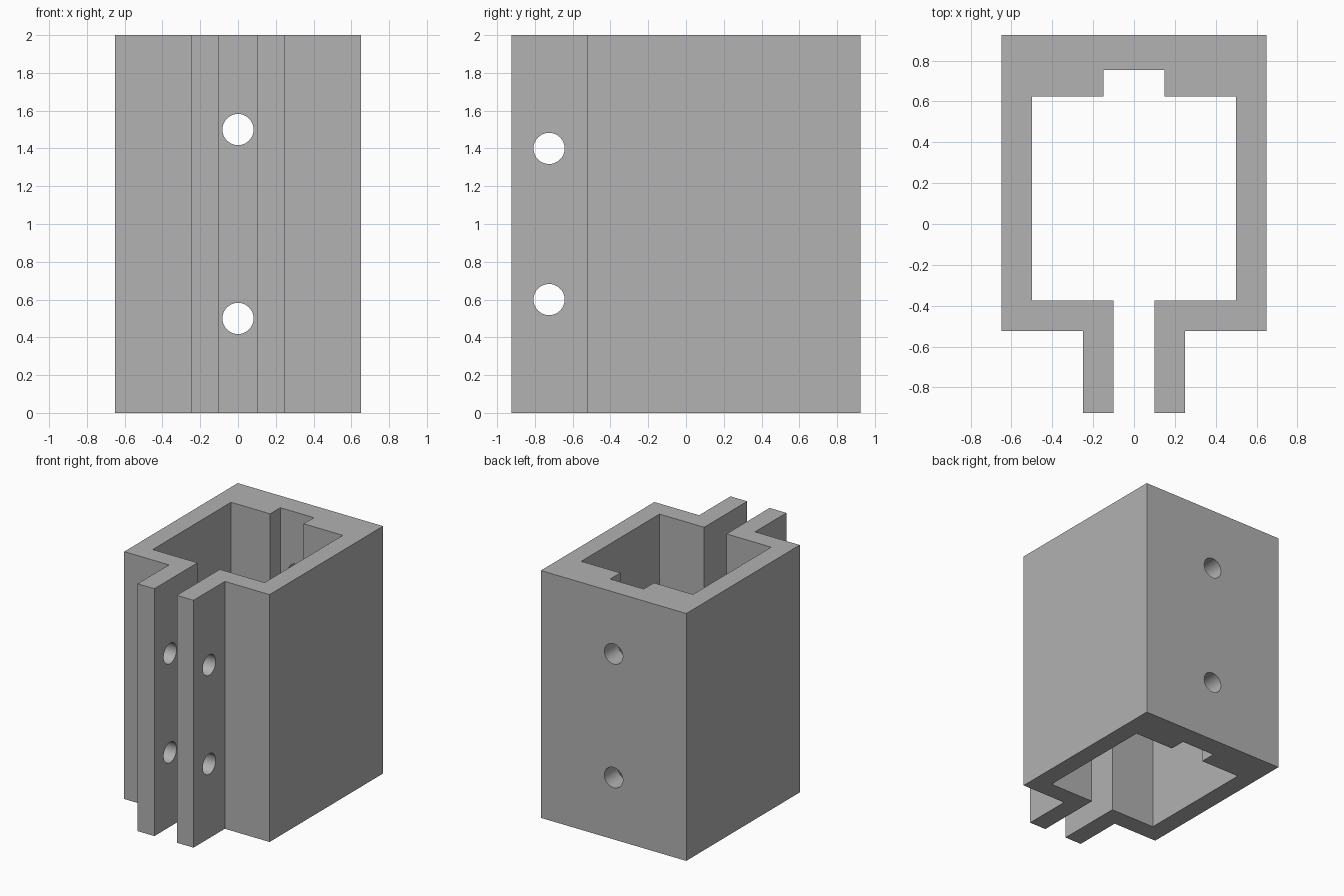
import bpy, bmesh, math
from mathutils import Vector

cube = bpy.data.objects.get("Cube")
if cube:
    bpy.data.objects.remove(cube, do_unlink=True)

HEIGHT = 2.0
HOLE_RADIUS = 0.0825

grey = bpy.data.materials.new("plain grey")
grey.use_nodes = True
colour = (0.445, 0.445, 0.445, 1)
grey.diffuse_color = colour
grey.node_tree.nodes["Principled BSDF"].inputs["Base Color"].default_value = colour

# Half of the clamp section: outside from the back, round the flange, then inside
half = [(0.65, 0.925), (0.65, -0.525), (0.25, -0.525), (0.25, -0.925),
        (0.1, -0.925), (0.1, -0.375), (0.5, -0.375), (0.5, 0.625),
        (0.15, 0.625), (0.15, 0.755)]
section = half + [(-x, y) for x, y in reversed(half)]

# Clamp body: the section extruded upward
bm = bmesh.new()
base = bm.faces.new([bm.verts.new((x, y, 0)) for x, y in section])
top = bmesh.ops.extrude_face_region(bm, geom=[base])["geom"]
bmesh.ops.translate(bm, vec=(0, 0, HEIGHT),
                    verts=[v for v in top if isinstance(v, bmesh.types.BMVert)])
bmesh.ops.recalc_face_normals(bm, faces=bm.faces)
mesh = bpy.data.meshes.new("clamp_body")
bm.to_mesh(mesh)
bm.free()
body = bpy.data.objects.new("clamp_body", mesh)
bpy.context.collection.objects.link(body)
mesh.materials.append(grey)


def drill(name, centre, axis, depth):
    """Cut a round hole through the body along an axis."""
    turn = Vector(axis).to_track_quat("Z", "Y").to_euler()
    bpy.ops.mesh.primitive_cylinder_add(vertices=48, radius=HOLE_RADIUS, depth=depth,
                                        location=centre, rotation=turn)
    cutter = bpy.context.object
    cutter.name = name
    cutter.hide_render = True
    cutter.data.materials.append(grey)
    cut = body.modifiers.new(name, "BOOLEAN")
    cut.operation = "DIFFERENCE"
    cut.solver = "EXACT"
    cut.object = cutter
    bpy.context.view_layer.objects.active = body
    bpy.ops.object.modifier_apply(modifier=name)
    bpy.data.objects.remove(cutter, do_unlink=True)


# Mounting holes in the back wall, bolt holes across both flanges
for z in (0.5, 1.5):
    drill("mounting_hole", (0, 0.85, z), (0, 1, 0), 0.4)
for z in (0.6, 1.4):
    drill("bolt_hole", (0, -0.725, z), (1, 0, 0), 0.8)

# Round hole walls, crisp edges elsewhere
bpy.ops.object.select_all(action="DESELECT")
body.select_set(True)
bpy.context.view_layer.objects.active = body
bpy.ops.object.shade_smooth_by_angle(angle=math.radians(30))
